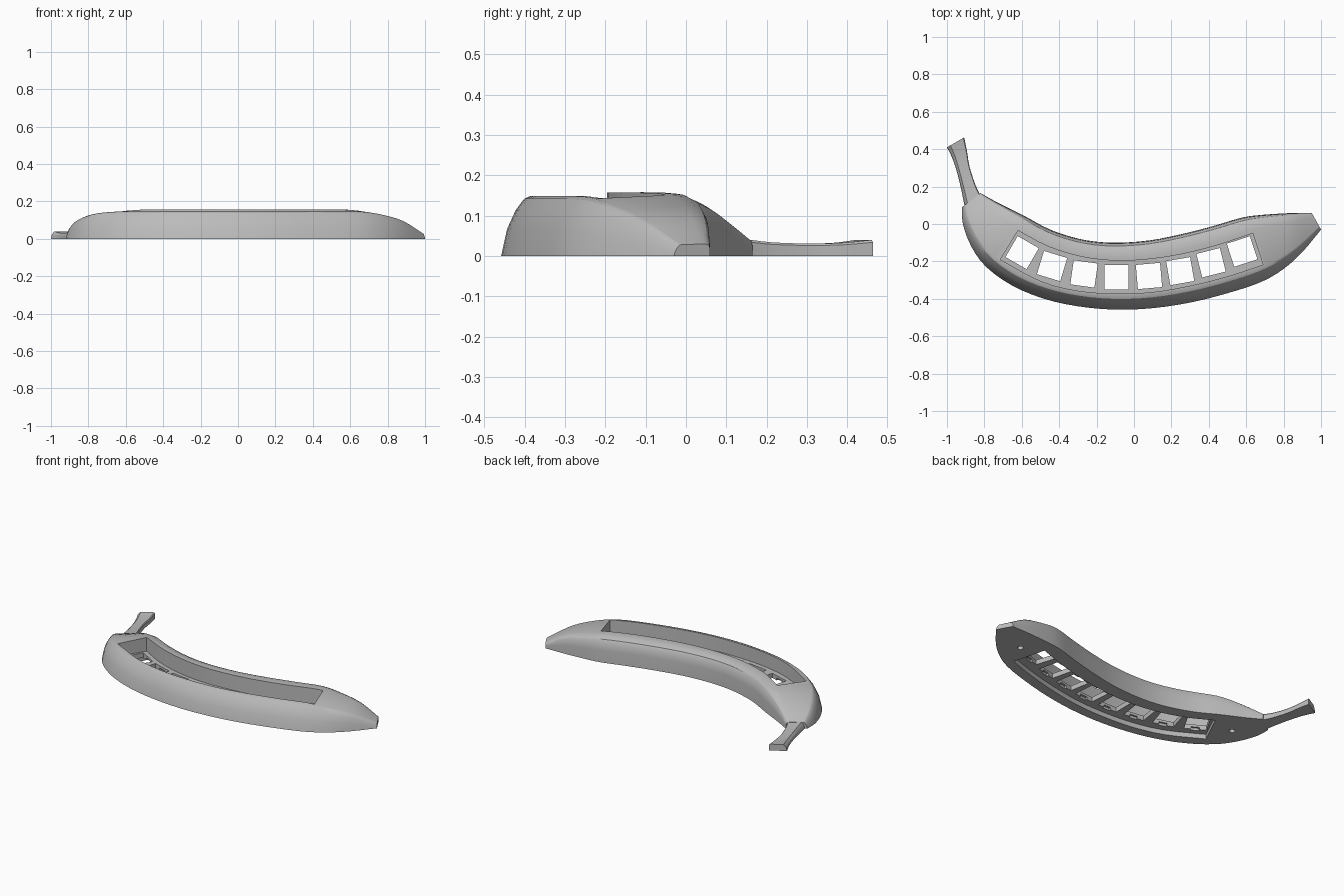
import bpy, bmesh, math
from mathutils import Vector, Matrix

cube = bpy.data.objects.get("Cube")
if cube:
    bpy.data.objects.remove(cube)

grey = bpy.data.materials.new("plain_grey")
grey.use_nodes = True
GREY = (0.5, 0.5, 0.5, 1)
grey.diffuse_color = GREY
grey.node_tree.nodes["Principled BSDF"].inputs["Base Color"].default_value = GREY


def smooth_rows(rows, steps):
    """Resample rows of numbers along a Catmull-Rom curve."""
    pts = [Vector(r) for r in rows]
    ext = [pts[0] * 2 - pts[1]] + pts + [pts[-1] * 2 - pts[-2]]
    out = []
    for a, b, c, d in zip(ext, ext[1:], ext[2:], ext[3:]):
        for i in range(steps):
            t = i / steps
            out.append((b * 2 + (c - a) * t + (a * 2 - b * 5 + c * 4 - d) * t**2
                        + (b * 3 - a - c * 3 + d) * t**3) / 2)
    return out + [pts[-1]]


def make_object(name, bm):
    bmesh.ops.recalc_face_normals(bm, faces=bm.faces)
    mesh = bpy.data.meshes.new(name)
    bm.to_mesh(mesh)
    bm.free()
    mesh.materials.append(grey)
    obj = bpy.data.objects.new(name, mesh)
    bpy.context.collection.objects.link(obj)
    return obj


def loft(name, sections):
    """Skin closed sections and cap both ends."""
    bm = bmesh.new()
    rings = [[bm.verts.new(p) for p in s] for s in sections]
    n = len(rings[0])
    for r, s in zip(rings, rings[1:]):
        for i in range(n):
            j = (i + 1) % n
            bm.faces.new((r[i], r[j], s[j], s[i]))
    bm.faces.new(rings[0])
    bm.faces.new(rings[-1])
    return make_object(name, bm)


def channel(name, rows, z0, z1):
    """Curved slab between an outer and an inner edge."""
    sections = []
    for ox, oy, ix, iy in [r for r in rows]:
        sections.append([(ox, oy, z0), (ix, iy, z0), (ix, iy, z1), (ox, oy, z1)])
    return loft(name, sections)


def cut(target, cutter):
    cutter.hide_render = True
    mod = target.modifiers.new("cut", 'BOOLEAN')
    mod.operation = 'DIFFERENCE'
    mod.solver = 'EXACT'
    mod.object = cutter
    bpy.context.view_layer.objects.active = target
    bpy.ops.object.modifier_apply(modifier=mod.name)
    bpy.data.objects.remove(cutter)


def shade(obj, degrees):
    bpy.ops.object.select_all(action='DESELECT')
    obj.select_set(True)
    bpy.context.view_layer.objects.active = obj
    bpy.ops.object.shade_smooth_by_angle(angle=math.radians(degrees))


# Body stations: outer x, y, inner x, y, height
stations = [
    (-.92, .09, -.82, .165, .042), (-.915, 0, -.74, .12, .085),
    (-.87, -.12, -.66, .08, .122), (-.79, -.23, -.58, .04, .146),
    (-.65, -.33, -.48, -.015, .156), (-.48, -.4, -.38, -.055, .158),
    (-.3, -.44, -.25, -.088, .158), (-.1, -.458, -.1, -.1, .158),
    (.1, -.45, .08, -.088, .158), (.3, -.42, .25, -.055, .158),
    (.5, -.37, .42, -.012, .158), (.68, -.31, .58, .035, .155),
    (.8, -.24, .7, .05, .135), (.9, -.15, .83, .058, .1),
    (1, -.03, .95, .06, .03)]
# Cross-section: share of width from inner to outer edge, share of height
profile = [(0, 0), (.004, .5), (.015, .76), (.05, .9), (.12, .98), (.22, 1),
           (.8, .94), (.84, .9), (.9, .72), (.96, .42), (1, 0)]

sections = []
for ox, oy, ix, iy, h in smooth_rows(stations, 3):
    sections.append([(ix + (ox - ix) * f, iy + (oy - iy) * f, h * g)
                     for f, g in profile])
body = loft("body_shell", sections)

# Long slot in the top
slot = [(-.715, -.19, -.62, -.035), (-.5, -.305, -.46, -.12),
        (-.3, -.357, -.28, -.175), (-.1, -.372, -.1, -.196),
        (.1, -.364, .08, -.188), (.3, -.33, .26, -.16),
        (.5, -.28, .45, -.112), (.69, -.218, .635, -.05)]
cut(body, channel("slot_cutter", smooth_rows(slot, 3), .06, .3))

# Shallow recess in the underside, wider towards the outer edge
wide = [(ox, oy - .025, ix, iy + .015) for ox, oy, ix, iy in slot]
cut(body, channel("recess_cutter", smooth_rows(wide, 3), -.1, .03))

# Square key openings, each with a clip notch from below
keys = [(-.598, -.153, -30), (-.438, -.225, -17), (-.267, -.267, -8),
        (-.094, -.284, 0), (.08, -.278, 5), (.247, -.252, 10),
        (.412, -.207, 14), (.578, -.147, 18)]


def blocks(name, sx, sy, z0, z1):
    bm = bmesh.new()
    for x, y, angle in keys:
        place = (Matrix.Translation((x, y, (z0 + z1) / 2))
                 @ Matrix.Rotation(math.radians(angle), 4, 'Z')
                 @ Matrix.Diagonal((sx, sy, z1 - z0, 1)))
        bmesh.ops.create_cube(bm, size=1, matrix=place)
    return make_object(name, bm)


cut(body, blocks("key_cutter", .13, .13, -.1, .2))
cut(body, blocks("notch_cutter", .05, .155, -.1, .045))

# Blind screw holes near both ends
bm = bmesh.new()
for x, y in ((-.77, -.05), (.76, -.1)):
    bmesh.ops.create_cone(bm, cap_ends=True, segments=20, radius1=.017,
                          radius2=.017, depth=.12,
                          matrix=Matrix.Translation((x, y, 0)))
cut(body, make_object("screw_cutter", bm))
shade(body, 28)

# Stem: left x, y, right x, y, height
stem_rows = [(-.905, .09, -.82, .15, .042), (-.925, .19, -.85, .215, .034),
             (-.95, .29, -.88, .31, .031), (-.975, .36, -.893, .39, .033),
             (-1, .41, -.908, .463, .04)]
stem_sections = []
for lx, ly, rx, ry, h in smooth_rows(stem_rows, 3):
    left, right = Vector((lx, ly, 0)), Vector((rx, ry, 0))
    up = Vector((0, 0, h))
    stem_sections.append([left, left.lerp(right, .05) + up * .6,
                          left.lerp(right, .2) + up,
                          left.lerp(right, .95) + up,
                          right + up * .85, right])
stem = loft("stem", stem_sections)
shade(stem, 30)
